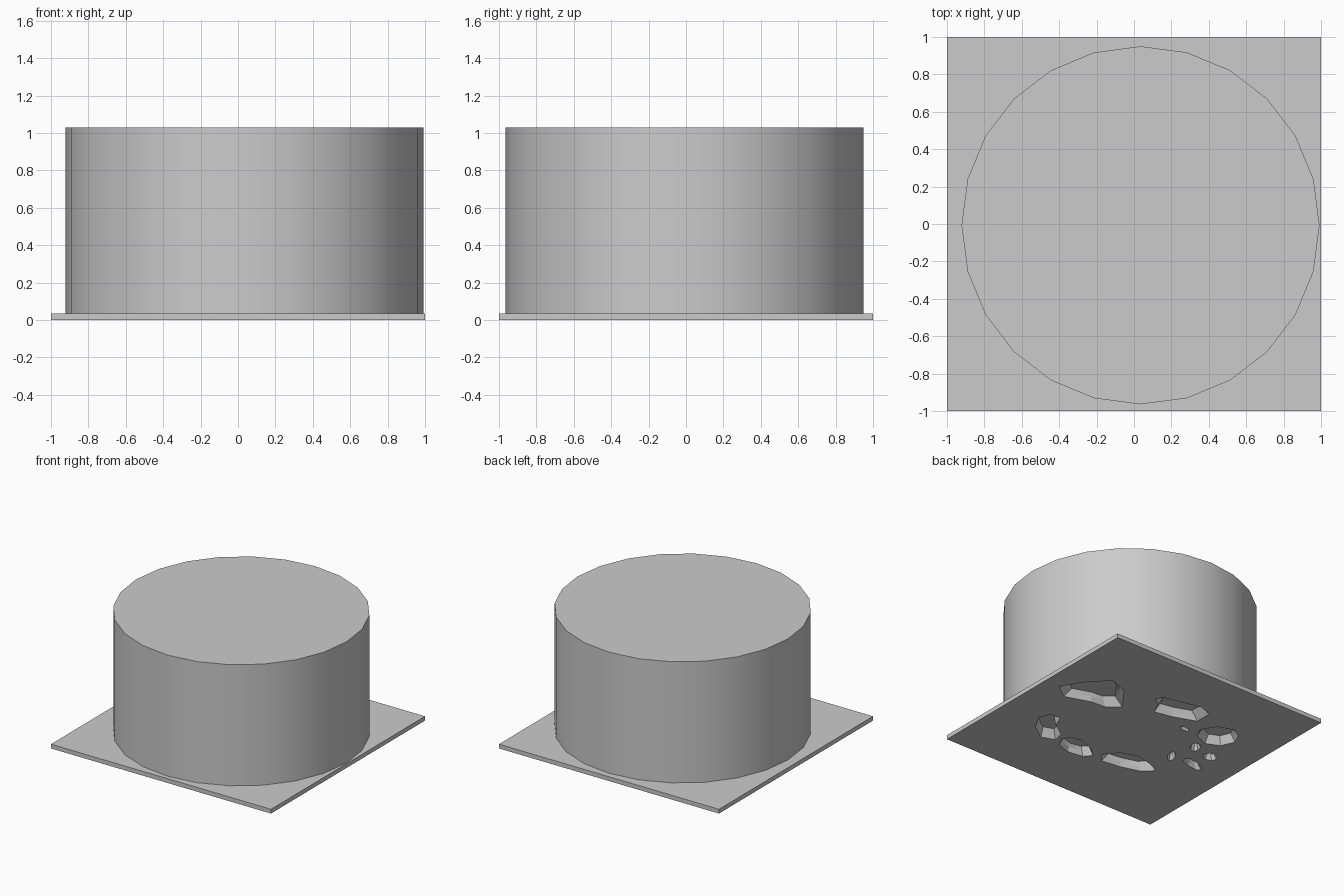
import bpy
import bmesh
from math import cos, sin, pi, radians

PLATE_TOP = 0.035
DRUM_TOP = 1.03

if "Cube" in bpy.data.objects:
    bpy.data.objects.remove(bpy.data.objects["Cube"], do_unlink=True)

# Single plain grey
grey = bpy.data.materials.new("plain_grey")
grey.use_nodes = True
grey.diffuse_color = (0.6, 0.6, 0.6, 1)
grey.node_tree.nodes["Principled BSDF"].inputs["Base Color"].default_value = grey.diffuse_color


def ellipse(cx, cy, long_radius, short_radius, degrees, sides=8):
    """Outline of a turned ellipse."""
    turn = radians(degrees)
    points = []
    for i in range(sides):
        a = 2 * pi * i / sides
        u, v = long_radius * cos(a), short_radius * sin(a)
        points.append((cx + u * cos(turn) - v * sin(turn), cy + u * sin(turn) + v * cos(turn)))
    return points


def add_loft(bm, outline, levels):
    """Stack scaled copies of an outline at (height, scale) levels and cap both ends."""
    n = len(outline)
    cx = sum(p[0] for p in outline) / n
    cy = sum(p[1] for p in outline) / n
    rings = [[bm.verts.new((cx + (x - cx) * s, cy + (y - cy) * s, z)) for x, y in outline]
             for z, s in levels]
    for low, high in zip(rings, rings[1:]):
        for i in range(n):
            j = (i + 1) % n
            bm.faces.new((low[i], low[j], high[j], high[i]))
    bm.faces.new(rings[0][::-1])
    bm.faces.new(rings[-1])


def make_object(name, bm):
    bmesh.ops.recalc_face_normals(bm, faces=bm.faces[:])
    mesh = bpy.data.meshes.new(name)
    bm.to_mesh(mesh)
    bm.free()
    mesh.materials.append(grey)
    obj = bpy.data.objects.new(name, mesh)
    bpy.context.collection.objects.link(obj)
    return obj


# Square base plate
bm = bmesh.new()
add_loft(bm, [(-1, -1), (1, -1), (1, 1), (-1, 1)], [(0, 1), (PLATE_TOP, 1)])
plate = make_object("base_plate", bm)

# Large drum standing on the plate
bm = bmesh.new()
add_loft(bm, ellipse(0.035, -0.007, 0.957, 0.957, 0, sides=24), [(PLATE_TOP, 1), (DRUM_TOP, 1)])
drum = make_object("drum", bm)

# Irregular hollows in the underside
large_hollows = [
    [(.61, .48), (.45, .42), (.3, .22), (.4, .14), (.53, .13), (.74, .06), (.86, .15), (.77, .31)],
    [(.15, .53), (-.16, .6), (-.27, .56), (-.27, .42), (-.08, .35), (.07, .32), (.12, .43), (.19, .47)],
    [(-.44, .45), (-.57, .5), (-.65, .45), (-.69, .36), (-.64, .25), (-.53, .2), (-.41, .25), (-.37, .34)],
    [(-.13, -.32), (-.27, -.27), (-.4, -.3), (-.51, -.35), (-.43, -.43), (-.26, -.48), (-.1, -.5), (-.04, -.43)],
    [(.3, -.38), (.2, -.36), (.08, -.41), (0, -.48), (.05, -.54), (.18, -.56), (.3, -.52), (.34, -.44)],
    [(.64, -.21), (.55, -.21), (.51, -.31), (.39, -.39), (.37, -.48), (.48, -.52), (.61, -.43), (.68, -.3)],
]
small_hollows = [
    ellipse(-.69, .07, .06, .05, 0),
    ellipse(-.51, .11, .06, .04, 60),
    ellipse(-.66, -.1, .11, .04, 15),
    ellipse(-.46, -.11, .07, .03, 63),
    ellipse(-.27, .27, .045, .02, 5),
]
bm = bmesh.new()
for outline in large_hollows:
    add_loft(bm, outline, [(-0.02, 1.08), (0.065, 0.74)])
for outline in small_hollows:
    add_loft(bm, outline, [(-0.02, 1.2), (0.05, 0.5)])
cutter = make_object("hollow_cutter", bm)
cutter.hide_render = True

# Cut the hollows into both parts and keep the result
for obj in (plate, drum):
    cut = obj.modifiers.new("hollows", 'BOOLEAN')
    cut.operation = 'DIFFERENCE'
    cut.solver = 'EXACT'
    cut.object = cutter
bpy.context.view_layer.update()
depsgraph = bpy.context.evaluated_depsgraph_get()
results = [(obj, bpy.data.meshes.new_from_object(obj.evaluated_get(depsgraph))) for obj in (plate, drum)]
for obj, mesh in results:
    obj.modifiers.clear()
    obj.data = mesh
bpy.data.objects.remove(cutter, do_unlink=True)

# Smooth the drum wall, keeping its rims sharp
bpy.ops.object.select_all(action='DESELECT')
drum.select_set(True)
bpy.context.view_layer.objects.active = drum
bpy.ops.object.shade_smooth_by_angle(angle=radians(30))
